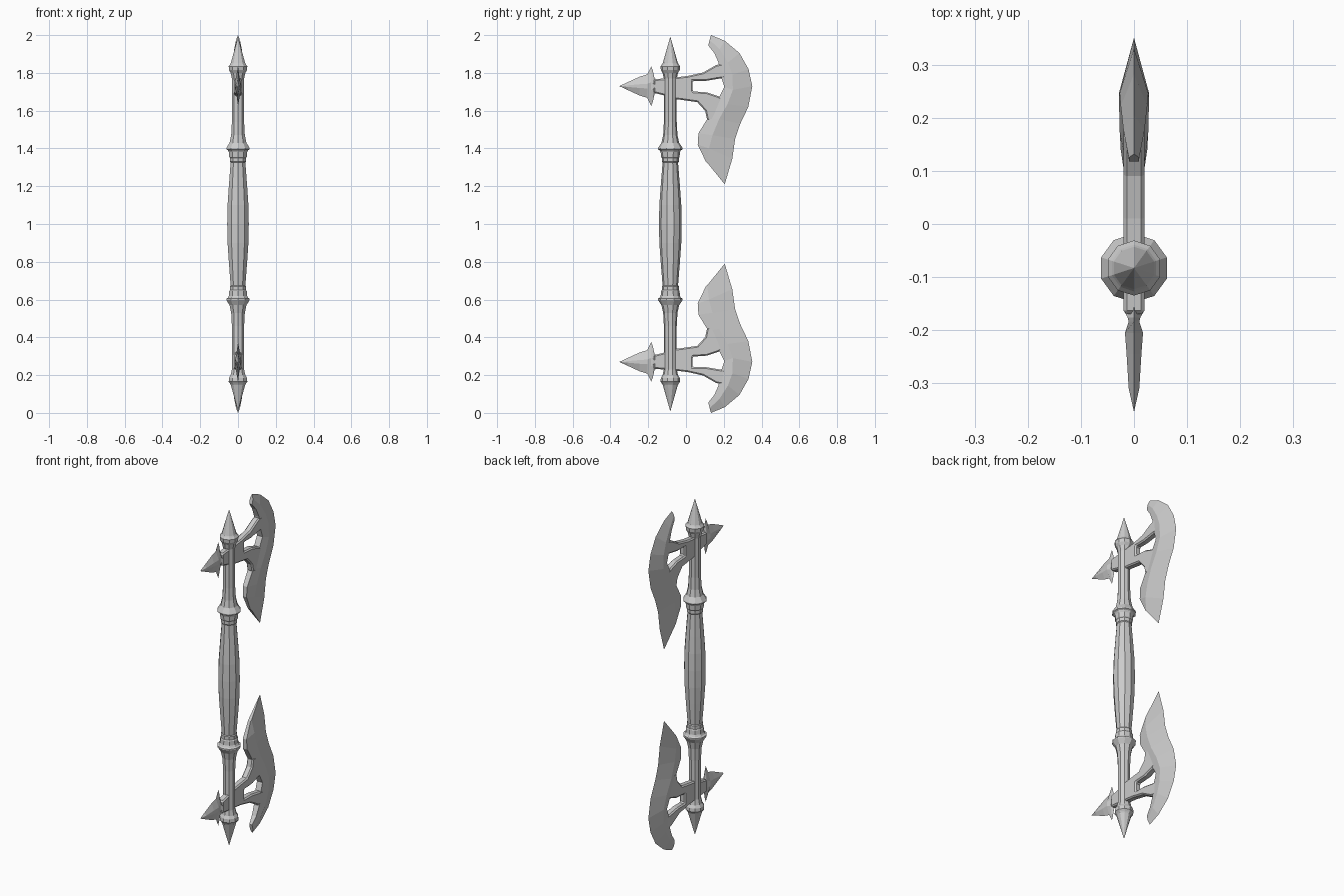
import bpy, bmesh, math

SHAFT_Y = -0.083


def finish(name, bm, bevel=0.0):
    """Make an object at mid height and mirror it to the lower end."""
    bmesh.ops.remove_doubles(bm, verts=bm.verts, dist=0.0002)
    bmesh.ops.recalc_face_normals(bm, faces=bm.faces)
    me = bpy.data.meshes.new(name)
    bm.to_mesh(me)
    bm.free()
    ob = bpy.data.objects.new(name, me)
    bpy.context.collection.objects.link(ob)
    ob.location.z = 1
    if bevel:
        b = ob.modifiers.new("bevel", 'BEVEL')
        b.width, b.segments = bevel, 1
        b.limit_method, b.angle_limit = 'ANGLE', math.radians(50)
    m = ob.modifiers.new("mirror", 'MIRROR')
    m.use_axis = (False, False, True)
    m.merge_threshold = 0.0005
    return ob


def loft(name, rings, caps=(True, True)):
    """Skin a list of equal-length closed rings; z is given in world units."""
    bm = bmesh.new()
    vs = [[bm.verts.new((x, y, z - 1)) for x, y, z in r] for r in rings]
    n = len(vs[0])
    for a, b in zip(vs, vs[1:]):
        for i in range(n):
            j = (i + 1) % n
            bm.faces.new((a[i], a[j], b[j], b[i]))
    for on, r in zip(caps, (vs[0], vs[-1])):
        if on:
            bm.faces.new(r)
    return finish(name, bm)


def turned(name, profile, sides=10):
    rings = [[(r * math.cos(a), SHAFT_Y + r * math.sin(a), z)
              for a in (math.pi / 2 + k * math.tau / sides for k in range(sides))]
             for z, r in profile]
    return loft(name, rings, (False, True))


# Turned grip, collar, haft and end spike (upper half, mirrored)
turned("shaft", [
    (1.0, .060), (1.10, .058), (1.20, .051), (1.325, .041), (1.33, .045),
    (1.35, .045), (1.355, .049), (1.38, .051), (1.39, .056), (1.395, .065),
    (1.402, .065), (1.43, .047), (1.47, .038), (1.54, .034), (1.77, .034),
    (1.80, .041), (1.815, .050), (1.835, .052), (1.845, .044),
    (1.852, .040), (1.99, .0005)])

# Blade stations: edge, ridge and back points (y, z), ridge and back half thickness
stations = [
    ((.132, 2.0), (.125, 1.975), (.118, 1.945), .010, .009),
    ((.205, 1.97), (.178, 1.925), (.150, 1.905), .020, .014),
    ((.283, 1.905), (.222, 1.855), (.172, 1.855), .025, .017),
    ((.331, 1.82), (.246, 1.79), (.185, 1.78), .027, .018),
    ((.351, 1.73), (.248, 1.71), (.203, 1.725), .028, .018),
    ((.330, 1.62), (.220, 1.635), (.175, 1.672), .028, .018),
    ((.287, 1.53), (.175, 1.555), (.118, 1.565), .027, .016),
    ((.260, 1.45), (.140, 1.47), (.066, 1.48), .025, .014),
    ((.245, 1.345), (.122, 1.40), (.062, 1.42), .022, .012),
    ((.205, 1.21), (.112, 1.325), (.106, 1.328), .010, .008)]
loft("axe_blade", [[(0, *e), (t, *r), (u, *b), (-u, *b), (-t, *r)]
                   for e, r, b, t, u in stations])

# Rear spike with barbs: y, half height, half thickness
spike = [(-.352, .0005, .0005), (-.31, .020, .010), (-.245, .050, .014),
         (-.205, .062, .017), (-.184, .105, .010), (-.176, .085, .012),
         (-.166, .040, .018), (-.15, .036, .018)]
loft("rear_spike", [[(0, y, 1.73 + h), (t, y, 1.73 + h * .2),
                     (t, y, 1.73 - h * .2), (0, y, 1.73 - h),
                     (-t, y, 1.73 - h * .2), (-t, y, 1.73 + h * .2)]
                    for y, h, t in spike])

# Forked bracket through the haft carrying blade and spike
outline = [(-.17, 1.766), (-.10, 1.772), (-.04, 1.778), (.01, 1.784), (.09, 1.802),
           (.160, 1.842), (.20, 1.85), (.215, 1.775), (.165, 1.768),
           (.10, 1.757), (.035, 1.757), (.035, 1.702), (.11, 1.697),
           (.17, 1.677), (.21, 1.66), (.15, 1.55), (.112, 1.55),
           (.102, 1.598), (.06, 1.645), (-.03, 1.658), (-.05, 1.66),
           (-.12, 1.682), (-.17, 1.694)]
bm = bmesh.new()
face = bm.faces.new([bm.verts.new((-.02, y, z - 1)) for y, z in outline])
ext = bmesh.ops.extrude_face_region(bm, geom=[face], use_keep_orig=True)
bmesh.ops.translate(bm, vec=(.04, 0, 0),
                    verts=[v for v in ext["geom"] if isinstance(v, bmesh.types.BMVert)])
finish("fork_bracket", bm, bevel=.007)
